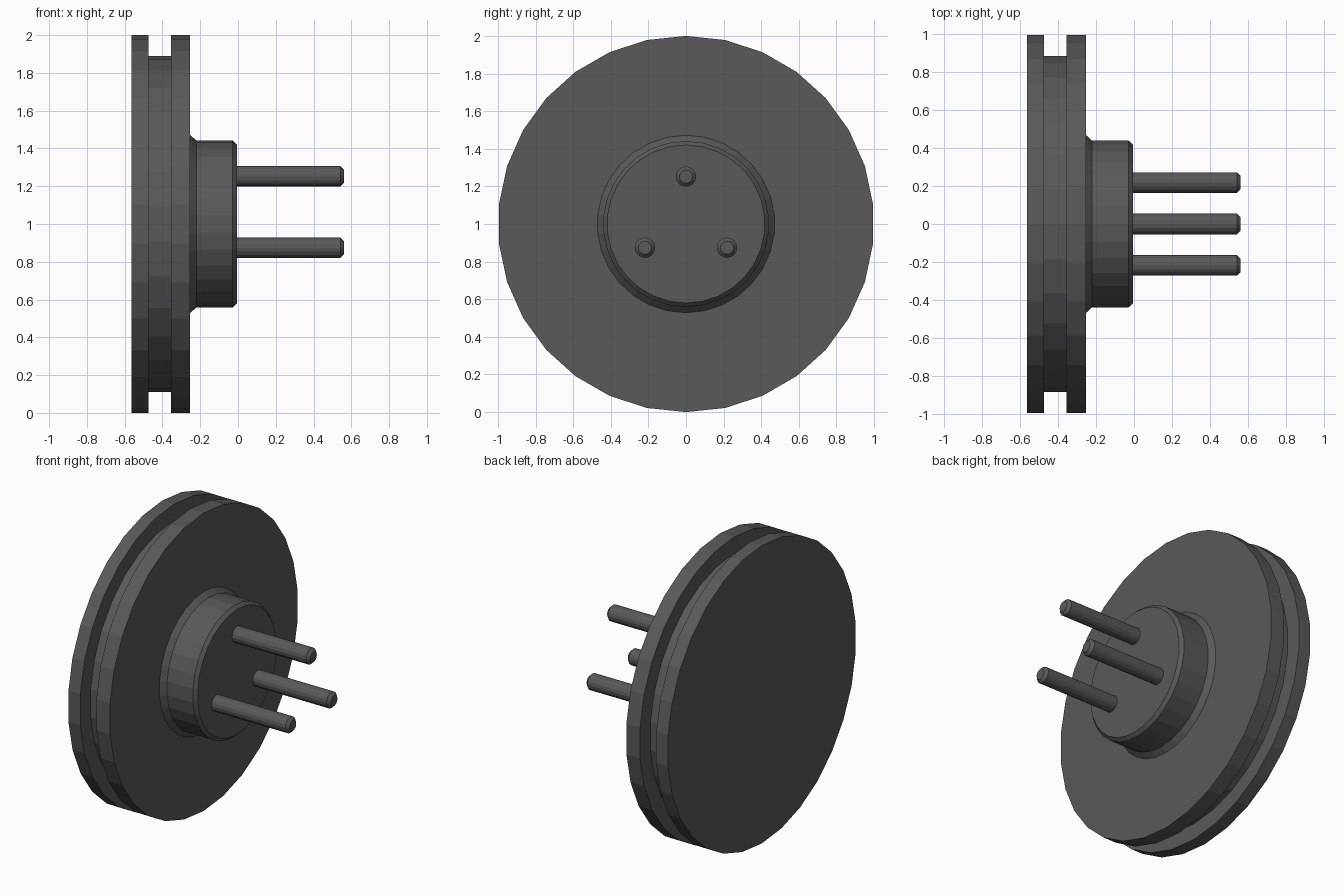
import bpy, math

if "Cube" in bpy.data.objects:
    bpy.data.objects.remove(bpy.data.objects["Cube"])

# Single dark grey colour
grey = bpy.data.materials.new("dark grey")
grey.diffuse_color = (0.1, 0.1, 0.1, 1)
grey.use_nodes = True
grey.node_tree.nodes["Principled BSDF"].inputs["Base Color"].default_value = grey.diffuse_color


def lathe(name, profile, sides, cy=0.0, cz=1.0):
    """Revolve (x, radius) points round an axis along x, with capped ends."""
    verts, faces = [], []
    for x, r in profile:
        for i in range(sides):
            a = 2 * math.pi * i / sides
            verts.append((x, cy + r * math.sin(a), cz + r * math.cos(a)))
    for k in range(len(profile) - 1):
        for i in range(sides):
            j = (i + 1) % sides
            a, b = k * sides, (k + 1) * sides
            faces.append((a + i, a + j, b + j, b + i))
    last = (len(profile) - 1) * sides
    faces.append(tuple(reversed(range(sides))))
    faces.append(tuple(range(last, last + sides)))
    mesh = bpy.data.meshes.new(name)
    mesh.from_pydata(verts, [], faces)
    mesh.materials.append(grey)
    # make sure normals point outwards
    import bmesh
    bm = bmesh.new()
    bm.from_mesh(mesh)
    bmesh.ops.recalc_face_normals(bm, faces=bm.faces)
    bm.to_mesh(mesh)
    bm.free()
    obj = bpy.data.objects.new(name, mesh)
    bpy.context.collection.objects.link(obj)
    return obj


# Grooved wheel with a stepped, chamfered hub
lathe("grooved_wheel", [
    (-0.563, 1.0), (-0.475, 1.0), (-0.475, 0.89), (-0.355, 0.89),
    (-0.355, 1.0), (-0.254, 1.0), (-0.254, 0.472), (-0.22, 0.441),
    (-0.028, 0.441), (-0.006, 0.42)], 30)

# Three chamfered pins spaced evenly round the hub face
for n in range(3):
    a = n * 2 * math.pi / 3
    lathe(f"pin_{n + 1}", [(-0.02, 0.054), (0.542, 0.054), (0.561, 0.035)], 16,
          0.252 * math.sin(a), 1 + 0.252 * math.cos(a))
